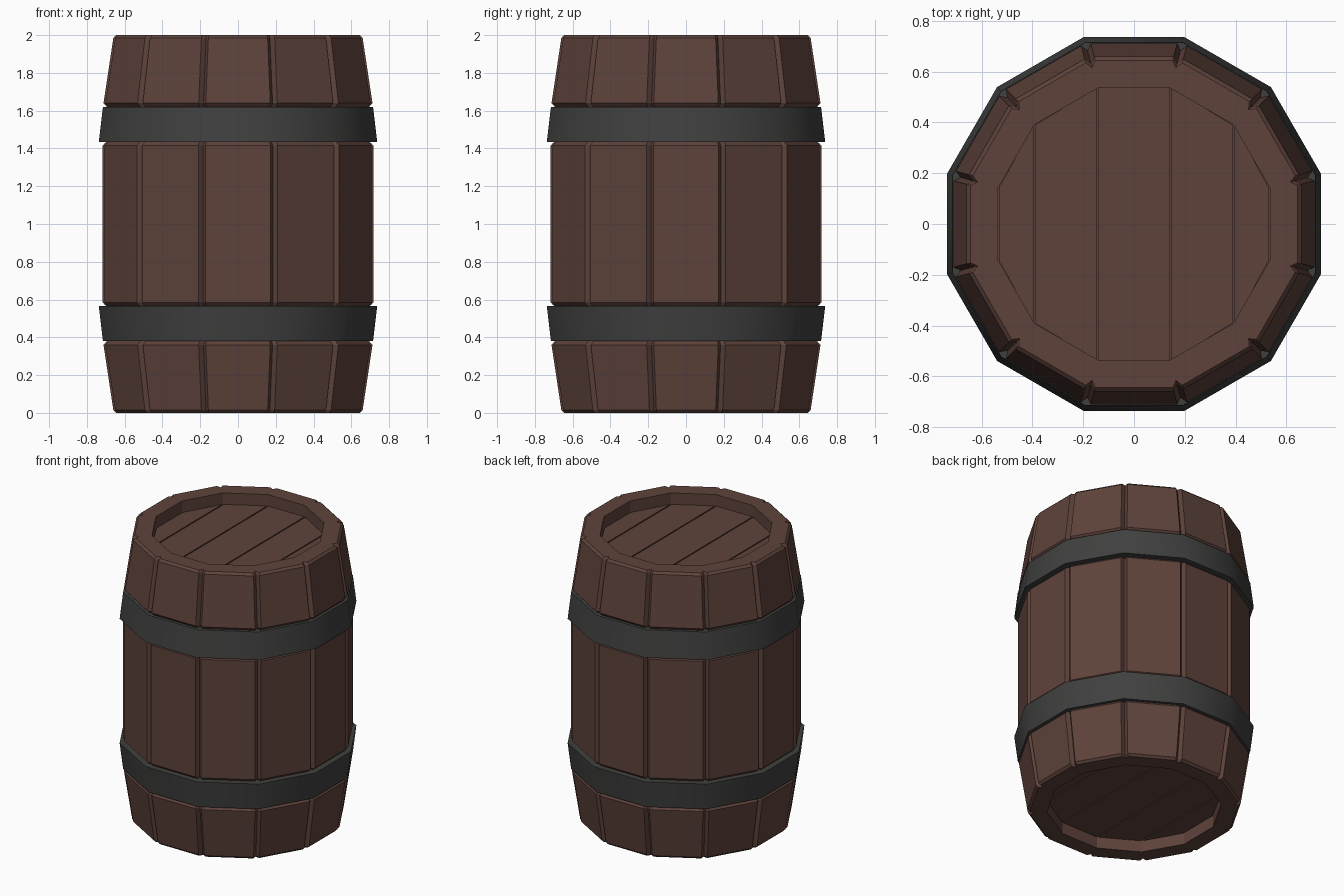
import bpy, bmesh, math

SIDES = 12
STEP = 2 * math.pi / SIDES
INNER = 0.535          # flat-to-centre distance of the rim opening
NOTCH_W, NOTCH_D = 0.02, 0.03

cube = bpy.data.objects.get("Cube")
if cube:
    bpy.data.objects.remove(cube, do_unlink=True)


def material(name, rgb, rough):
    m = bpy.data.materials.new(name)
    m.use_nodes = True
    m.diffuse_color = (*rgb, 1)
    bsdf = m.node_tree.nodes["Principled BSDF"]
    bsdf.inputs["Base Color"].default_value = (*rgb, 1)
    bsdf.inputs["Roughness"].default_value = rough
    return m


wood = material("brown wood", (0.112, 0.055, 0.043), 0.8)
iron = material("dark iron", (0.052, 0.051, 0.050), 0.7)


def finish(name, bm, mat):
    bmesh.ops.recalc_face_normals(bm, faces=bm.faces)
    mesh = bpy.data.meshes.new(name)
    bm.to_mesh(mesh)
    bm.free()
    mesh.materials.append(mat)
    obj = bpy.data.objects.new(name, mesh)
    bpy.context.collection.objects.link(obj)
    return obj


def plain_section(flat):
    """Regular polygon with a flat side facing the front."""
    r = flat / math.cos(STEP / 2)
    return [(r * math.cos((i + 0.5) * STEP), r * math.sin((i + 0.5) * STEP))
            for i in range(SIDES)]


def notched_section(flat, depth):
    """Polygon with a V notch of the given depth at every corner."""
    pts = []
    half = flat * math.tan(STEP / 2)
    for i in range(SIDES):
        a = i * STEP
        c, s = math.cos(a), math.sin(a)
        for t in (-half + NOTCH_W, half - NOTCH_W):
            pts.append((flat * c - t * s, flat * s + t * c))
        r = flat / math.cos(STEP / 2) - depth
        b = a + STEP / 2
        pts.append((r * math.cos(b), r * math.sin(b)))
    return pts


def loft_ring(name, sections, mat):
    """Join (points, z) sections into a closed ring."""
    bm = bmesh.new()
    loops = [[bm.verts.new((x, y, z)) for x, y in pts] for pts, z in sections]
    n = len(loops[0])
    for k, a in enumerate(loops):
        b = loops[(k + 1) % len(loops)]
        for i in range(n):
            j = (i + 1) % n
            bm.faces.new((a[i], a[j], b[j], b[i]))
    return finish(name, bm, mat)


# Staves: lower half profile of (flat distance, height), mirrored upward
half_profile = [(0.645, 0), (0.66, 0.015), (0.712, 0.36), (0.69, 0.385),
                (0.69, 0.56), (0.705, 0.572), (0.717, 0.585)]
profile = half_profile + [(f, 2 - z) for f, z in reversed(half_profile)]
sections = [(notched_section(f, NOTCH_D), z) for f, z in profile]
sections += [(notched_section(INNER, 0), z) for z in (2, 0)]
loft_ring("staves", sections, wood)

# Hoops, wider toward the middle of the barrel
hoop = [(0.715, 0.38), (0.737, 0.565), (0.65, 0.565), (0.65, 0.38)]
for name, flip in (("lower_hoop", False), ("upper_hoop", True)):
    obj = loft_ring(name, [(plain_section(f), 2 - z if flip else z)
                           for f, z in hoop], iron)
    bpy.ops.object.select_all(action='DESELECT')
    obj.select_set(True)
    bpy.context.view_layer.objects.active = obj
    bpy.ops.object.shade_smooth_by_angle(angle=math.radians(35))


def prism(bm, pts, z0, z1):
    low = [bm.verts.new((x, y, z0)) for x, y in pts]
    top = [bm.verts.new((x, y, z1)) for x, y in pts]
    bm.faces.new(low)
    bm.faces.new(top)
    for i in range(len(pts)):
        j = (i + 1) % len(pts)
        bm.faces.new((low[i], low[j], top[j], top[i]))


# Recessed heads: five planks over a backing board, seams at the corners
corners = sorted((p for p in plain_section(INNER) if p[1] > 0))
GAP = 0.004
for name, outer, inner, back in (("top_head", 1.92, 1.90, 1.87),
                                 ("bottom_head", 0.08, 0.10, 0.13)):
    bm = bmesh.new()
    prism(bm, plain_section(INNER), inner, back)
    for (x0, y0), (x1, y1) in zip(corners, corners[1:]):
        a, b = x0 + GAP, x1 - GAP
        prism(bm, [(a, -y0), (b, -y1), (b, y1), (a, y0)], inner, outer)
    finish(name, bm, wood)
